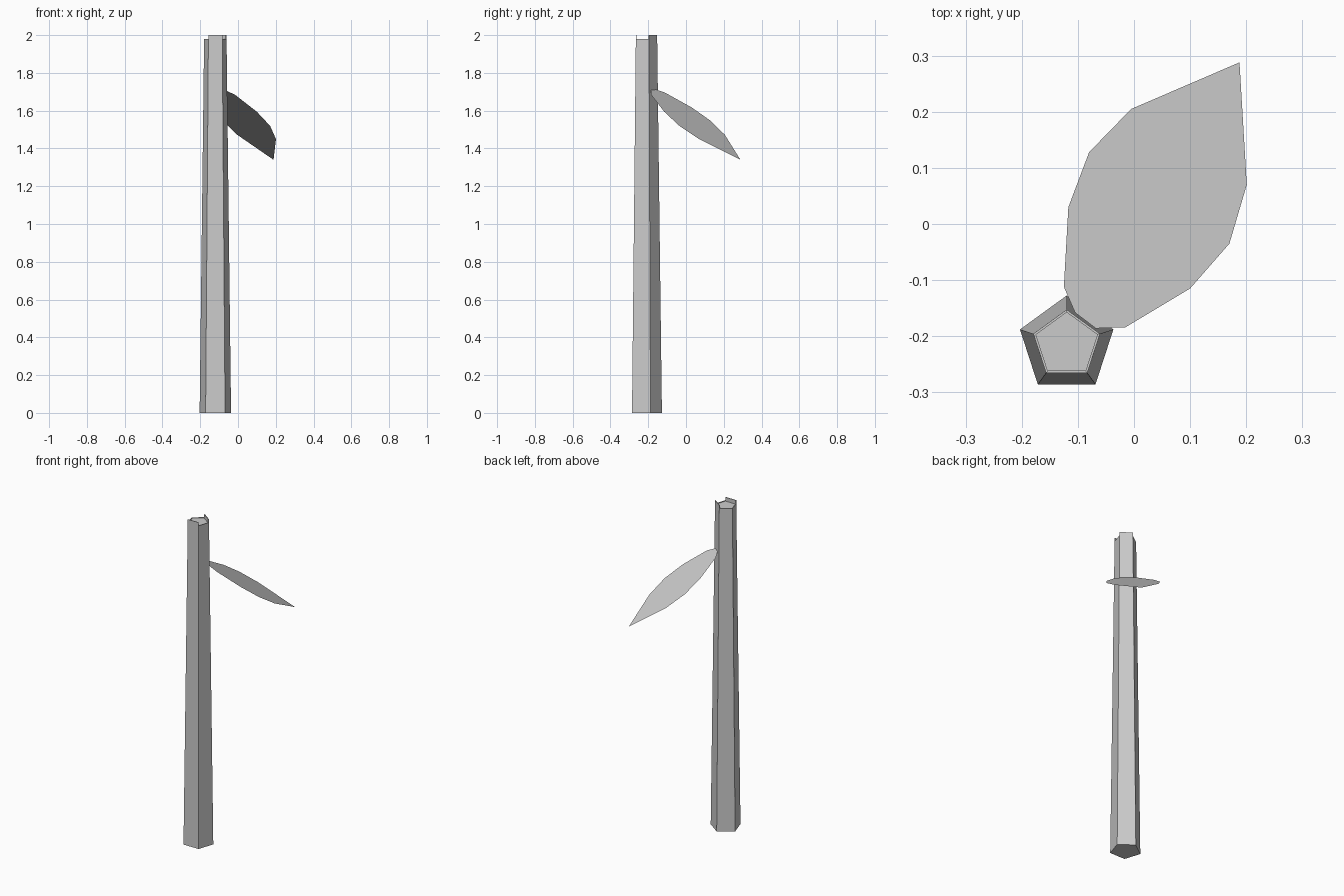
import bpy, bmesh, math
from mathutils import Vector

old = bpy.data.objects.get("Cube")
if old:
    bpy.data.objects.remove(old, do_unlink=True)

grey = bpy.data.materials.new("plain grey")
grey.use_nodes = True
grey.diffuse_color = (0.6, 0.6, 0.6, 1)
grey.node_tree.nodes["Principled BSDF"].inputs["Base Color"].default_value = (0.6, 0.6, 0.6, 1)


def add_object(name, bm):
    mesh = bpy.data.meshes.new(name)
    bm.to_mesh(mesh)
    bm.free()
    mesh.materials.append(grey)
    obj = bpy.data.objects.new(name, mesh)
    bpy.context.collection.objects.link(obj)
    return obj


CENTRE = Vector((-0.12, -0.215, 0))
LOW, HIGH, FLOOR = 1.98, 2.0, 1.976


def ring(bm, radius, z):
    """Five vertices, counter-clockwise from the back corner."""
    verts = []
    for i in range(5):
        a = math.pi / 2 + i * math.tau / 5
        verts.append(bm.verts.new(CENTRE + Vector((radius * math.cos(a), radius * math.sin(a), z))))
    return verts


def band(bm, lower, upper):
    return [bm.faces.new((lower[i], lower[(i + 1) % 5], upper[(i + 1) % 5], upper[i]))
            for i in range(5)]


# Tapered five-sided stalk with a thin rim around a sunken top
bm = bmesh.new()
base = ring(bm, 0.0875, 0)
shoulder = ring(bm, 0.0625, LOW)
lip = ring(bm, 0.0575, LOW)
floor = ring(bm, 0.0575, FLOOR)
bm.faces.new(base[::-1])
band(bm, base, shoulder)
rim = band(bm, shoulder, lip)
band(bm, lip, floor)
bm.faces.new(floor)

# Raised broken edges on the front and back left-hand sides
for side in (2, 4):
    raised = bmesh.ops.extrude_discrete_faces(bm, faces=[rim[side]])["faces"][0]
    low = list(rim[side].verts) if rim[side].is_valid else None
    top = list(raised.verts)
    feet = [bm.verts.new(v.co) for v in top]
    for v in top:
        v.co.z = HIGH
    for i in range(4):
        j = (i + 1) % 4
        bm.faces.new((feet[i], feet[j], top[j], top[i]))
bmesh.ops.remove_doubles(bm, verts=bm.verts, dist=0.0001)
bmesh.ops.recalc_face_normals(bm, faces=bm.faces)
add_object("stalk", bm)

# Flat leaf sloping down and away from the stalk
outline = [(-0.105, -0.158), (-0.068, -0.186), (-0.015, -0.184), (0.10, -0.115),
           (0.17, -0.035), (0.201, 0.07), (0.188, 0.288), (-0.005, 0.205),
           (-0.08, 0.128), (-0.117, 0.03), (-0.125, -0.112)]
bm = bmesh.new()
bm.faces.new([bm.verts.new((x, y, 1.34 + 0.46 * (0.188 - x) + 0.53 * (0.288 - y)))
              for x, y in outline])
add_object("leaf", bm)
